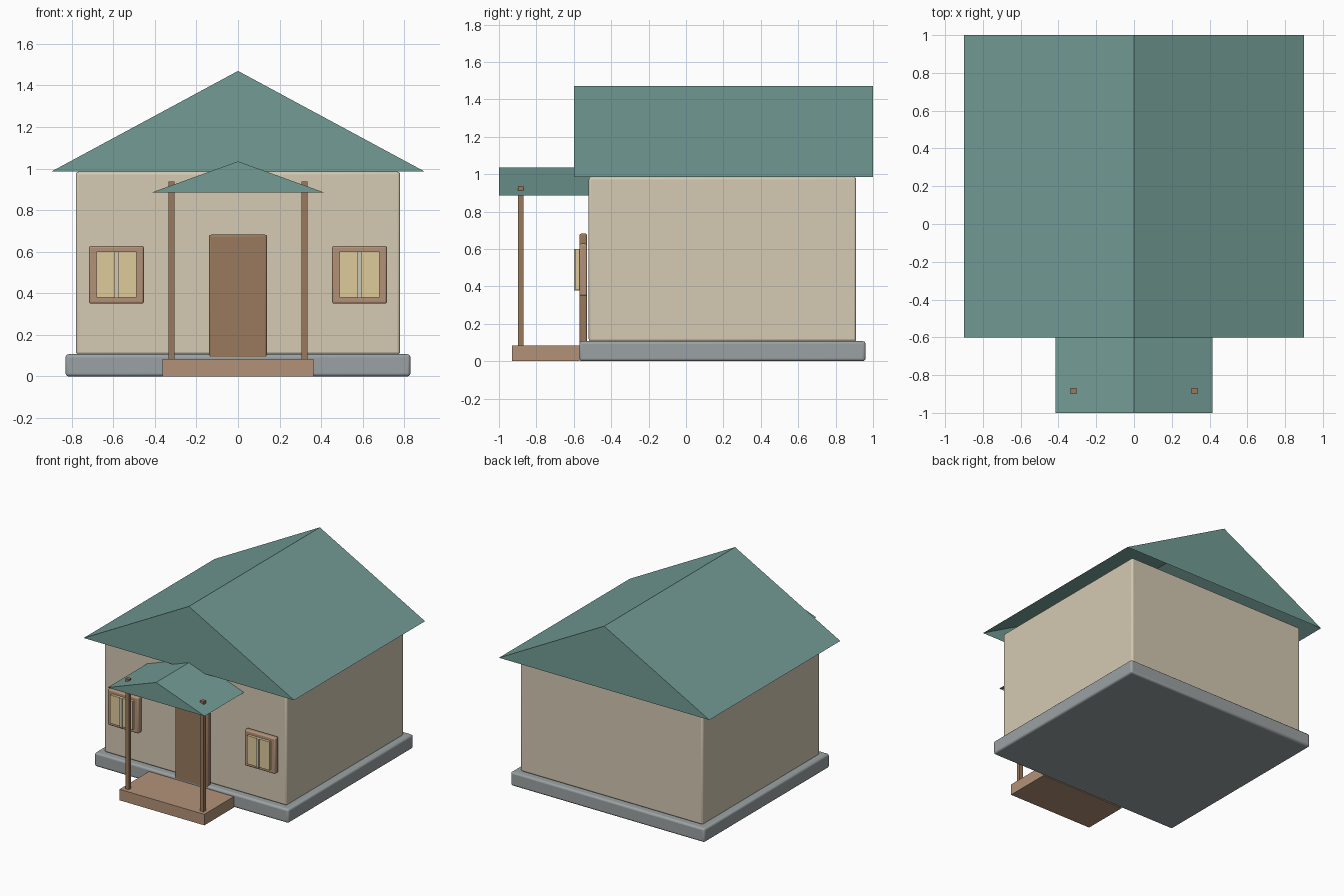
import bpy

if "Cube" in bpy.data.objects:
    bpy.data.objects.remove(bpy.data.objects["Cube"])


def material(name, rgb):
    m = bpy.data.materials.new(name)
    m.diffuse_color = (*rgb, 1)
    m.use_nodes = True
    m.node_tree.nodes["Principled BSDF"].inputs["Base Color"].default_value = m.diffuse_color
    return m


CREAM = material("cream_plaster", (0.66, 0.59, 0.45))
TEAL = material("teal_roof", (0.17, 0.33, 0.30))
TAN = material("tan_wood", (0.45, 0.29, 0.19))
BROWN = material("brown_wood", (0.32, 0.19, 0.11))
GLASS = material("warm_glass", (0.74, 0.60, 0.33))
BAR = material("pale_bar", (0.60, 0.58, 0.46))
STONE = material("grey_stone", (0.33, 0.36, 0.37))


def add_mesh(name, verts, faces, mat):
    me = bpy.data.meshes.new(name)
    me.from_pydata(verts, [], faces)
    me.materials.append(mat)
    ob = bpy.data.objects.new(name, me)
    bpy.context.collection.objects.link(ob)
    return ob


def box(name, xs, ys, zs, mat, bevel=0):
    verts = [(x, y, z) for x in xs for y in ys for z in zs]
    faces = [(0, 1, 3, 2), (4, 6, 7, 5), (0, 4, 5, 1),
             (2, 3, 7, 6), (0, 2, 6, 4), (1, 5, 7, 3)]
    ob = add_mesh(name, verts, faces, mat)
    if bevel:
        mod = ob.modifiers.new("rounded_edges", 'BEVEL')
        mod.width, mod.segments = bevel, 3
        bpy.ops.object.select_all(action='DESELECT')
        ob.select_set(True)
        bpy.context.view_layer.objects.active = ob
        bpy.ops.object.shade_smooth_by_angle()
    return ob


def gable_roof(name, half, y0, y1, eave, ridge):
    # two slopes and two gable ends, open underneath
    verts = [p for y in (y0, y1)
             for p in ((-half, y, eave), (half, y, eave), (0, y, ridge))]
    faces = [(0, 1, 2), (3, 5, 4), (1, 4, 5, 2), (0, 2, 5, 3)]
    return add_mesh(name, verts, faces, TEAL)


# main body
box("foundation", (-0.83, 0.83), (-0.57, 0.96), (0, 0.107), STONE, 0.015)
box("walls", (-0.78, 0.78), (-0.52, 0.91), (0.105, 0.985), CREAM, 0.013)
gable_roof("main_roof", 0.9, -0.6, 1.0, 0.985, 1.47)

# porch
box("porch_floor", (-0.363, 0.363), (-0.93, -0.57), (0, 0.085), TAN)
gable_roof("porch_roof", 0.415, -1.0, -0.5, 0.885, 1.035)
box("door", (-0.14, 0.14), (-0.57, -0.528), (0.085, 0.682), BROWN, 0.01)

# porch posts and windows on both sides
for side, s in (("left", -1), ("right", 1)):
    px, wx = 0.32 * s, 0.585 * s
    box(f"{side}_porch_post", (px - 0.015, px + 0.015), (-0.899, -0.869),
        (0.085, 0.937), BROWN)
    box(f"{side}_window_frame", (wx - 0.132, wx + 0.132), (-0.57, -0.528),
        (0.35, 0.628), TAN, 0.01)
    box(f"{side}_window_pane", (wx - 0.096, wx + 0.096), (-0.59, -0.56),
        (0.38, 0.6), GLASS)
    box(f"{side}_window_bar", (wx - 0.01, wx + 0.01), (-0.598, -0.57),
        (0.377, 0.6), BAR)
